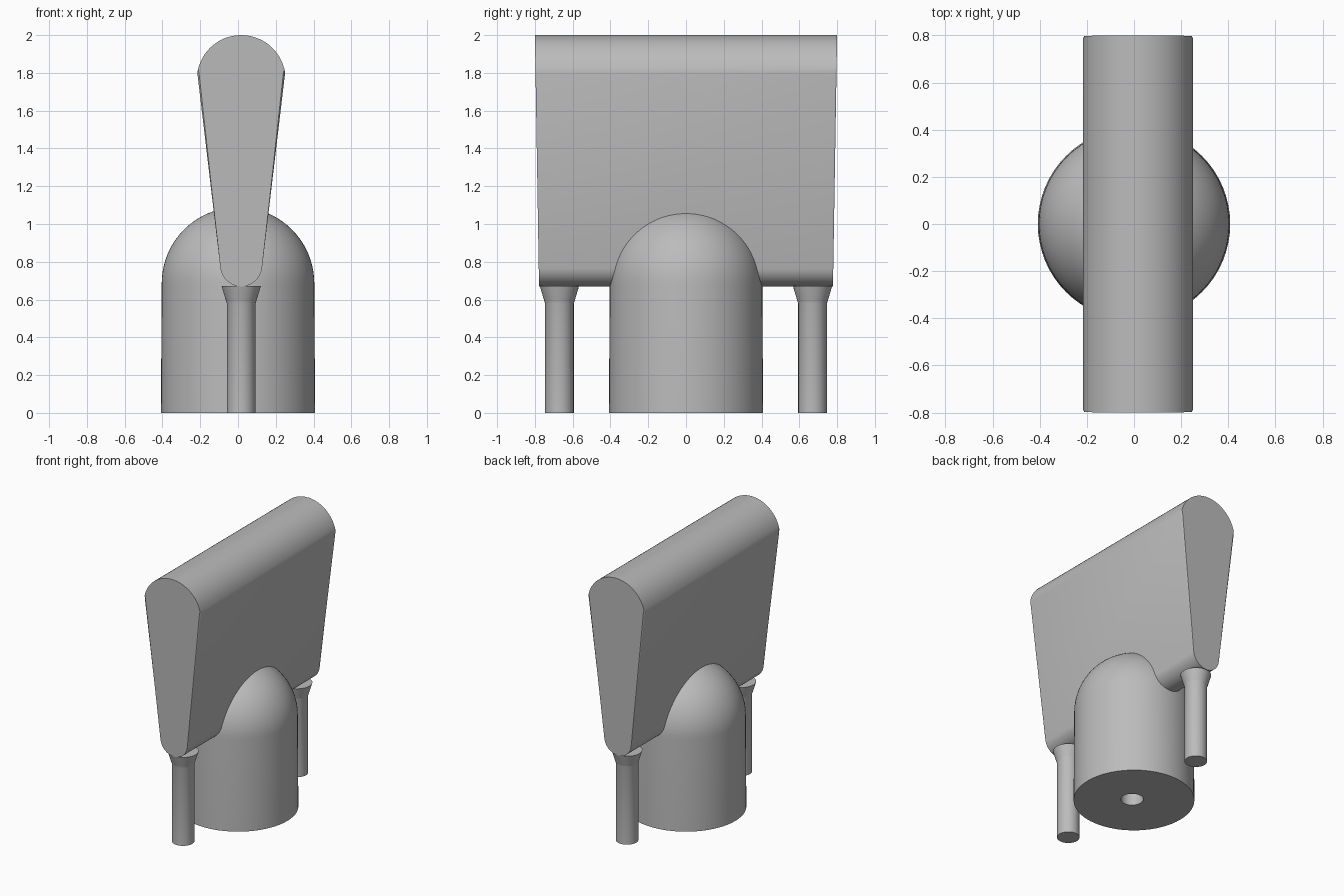
import bpy, bmesh, math
from math import sin, cos, pi

cube = bpy.data.objects.get("Cube")
if cube:
    bpy.data.objects.remove(cube, do_unlink=True)

GREY = (0.5, 0.5, 0.5, 1.0)
mat = bpy.data.materials.new("plain_grey")
mat.use_nodes = True
mat.diffuse_color = GREY
mat.node_tree.nodes["Principled BSDF"].inputs["Base Color"].default_value = GREY

AXIS_X = 0.017  # blade, pins and socket share this offset


def finish(name, bm, angle=35):
    """Turn a bmesh into a smooth-shaded object with sharp edges kept."""
    bmesh.ops.recalc_face_normals(bm, faces=bm.faces)
    mesh = bpy.data.meshes.new(name)
    bm.to_mesh(mesh)
    bm.free()
    mesh.materials.append(mat)
    obj = bpy.data.objects.new(name, mesh)
    bpy.context.collection.objects.link(obj)
    bpy.ops.object.select_all(action='DESELECT')
    obj.select_set(True)
    bpy.context.view_layer.objects.active = obj
    bpy.ops.object.shade_smooth_by_angle(angle=math.radians(angle))
    return obj


def lathe(profile, x=0, y=0, steps=64):
    """Revolve (radius, z) points about a vertical axis."""
    bm = bmesh.new()
    verts = [bm.verts.new((r, 0, z)) for r, z in profile]
    edges = [bm.edges.new(pair) for pair in zip(verts, verts[1:])]
    bmesh.ops.spin(bm, geom=verts + edges, cent=(0, 0, 0), axis=(0, 0, 1),
                   angle=2 * pi, steps=steps, use_duplicate=False)
    bmesh.ops.remove_doubles(bm, verts=bm.verts, dist=1e-4)
    bmesh.ops.translate(bm, verts=bm.verts, vec=(x, y, 0))
    return bm


def arc(radius, centre_z, start, end, n):
    """Points of an arc in the XZ plane, angles from +x."""
    return [(radius * cos(a), centre_z + radius * sin(a))
            for a in (start + (end - start) * i / n for i in range(n + 1))]


# Domed post with a blind socket underneath
dome = arc(0.404, 0.685, 0, pi / 2, 20)
dome[-1] = (0, dome[-1][1])
bm = lathe([(0, 0.6), (0.045, 0.6), (0.045, 0.599), (0.076, 0.599),
            (0.076, 0), (0.408, 0)] + dome)
for v in bm.verts:
    if math.hypot(v.co.x, v.co.y) < 0.08 and v.co.z < 0.65:
        v.co.x += AXIS_X
finish("domed_post", bm)

# Tapered blade: teardrop section, ends drafted inwards towards the bottom
section = (arc(0.235, 1.765, 0.15, pi - 0.15, 32)
           + arc(0.111, 0.781, pi + 0.14, 2 * pi - 0.14, 24))
bm = bmesh.new()
ends = []
for side in (-1, 1):
    loop = [bm.verts.new((AXIS_X + x, side * (0.767 + 0.0165 * z), z))
            for x, z in section]
    ends.append(loop)
    bm.faces.new(loop)
for i in range(len(section)):
    j = (i + 1) % len(section)
    bm.faces.new((ends[0][i], ends[0][j], ends[1][j], ends[1][i]))
rims = [e for e in bm.edges if e.verts[0].co.y * e.verts[1].co.y > 0]
bmesh.ops.bevel(bm, geom=rims, offset=0.009, segments=2, profile=0.5,
                affect='EDGES')
finish("blade", bm)

# Flared pins under both ends of the blade
for name, y in (("front_pin", -0.67), ("back_pin", 0.67)):
    finish(name, lathe([(0, 0), (0.076, 0), (0.076, 0.58), (0.081, 0.595),
                        (0.104, 0.672), (0, 0.672)], AXIS_X, y, 48))
